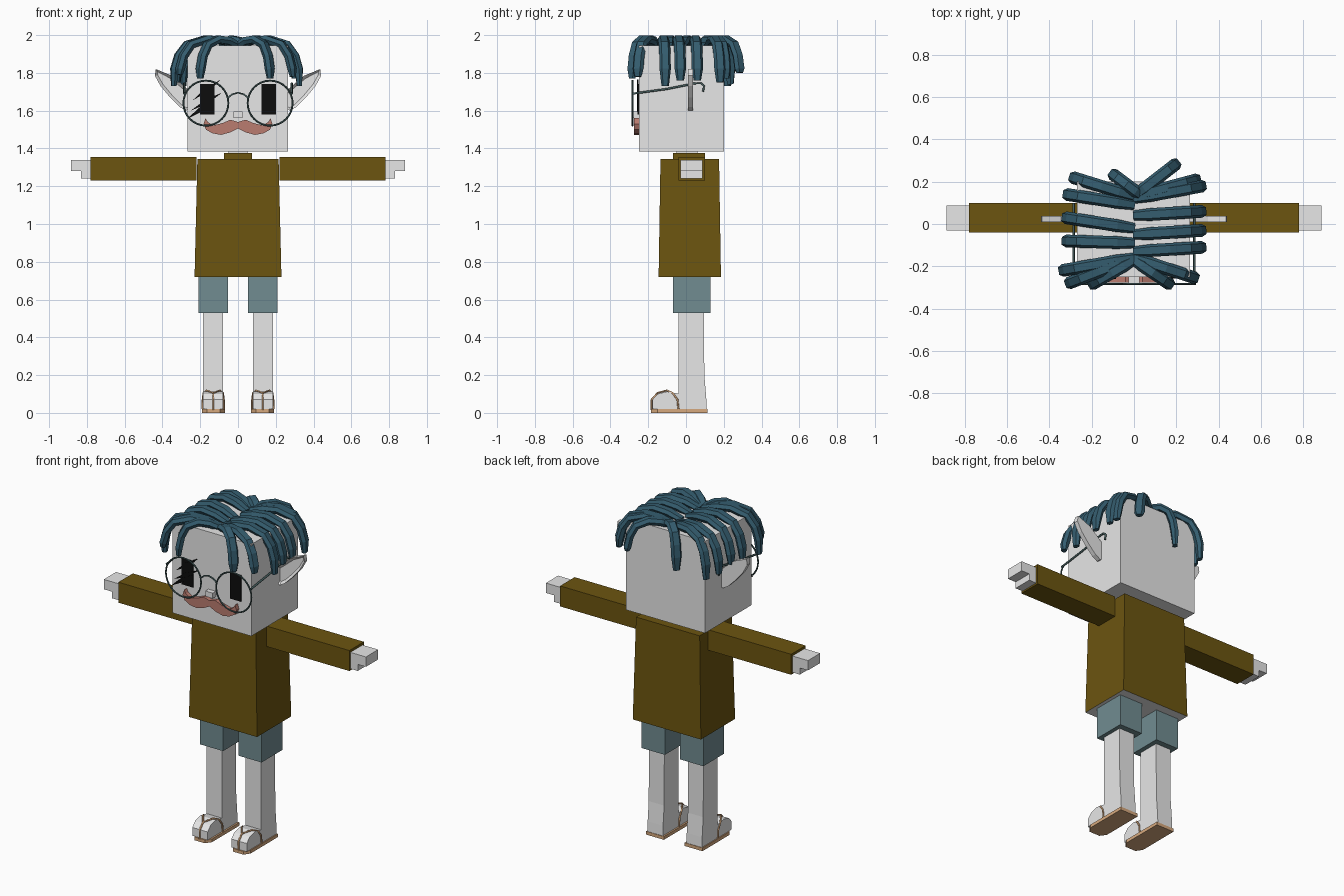
import bpy, bmesh, math
from mathutils import Vector

cube = bpy.data.objects.get("Cube")
if cube:
    bpy.data.objects.remove(cube, do_unlink=True)


def material(name, r, g, b):
    m = bpy.data.materials.new(name)
    m.use_nodes = True
    m.diffuse_color = (r, g, b, 1)
    m.node_tree.nodes["Principled BSDF"].inputs["Base Color"].default_value = (r, g, b, 1)
    return m


SKIN = material("pale_grey", 0.8, 0.8, 0.8)
BROWN = material("olive_brown", 0.15, 0.09, 0.005)
HAIR = material("dark_teal", 0.035, 0.11, 0.16)
SHORTS = material("grey_teal", 0.165, 0.265, 0.285)
RED = material("dusty_red", 0.49, 0.2, 0.16)
TAN = material("tan", 0.68, 0.4, 0.21)
FRAME = material("dark_metal", 0.06, 0.11, 0.11)
BLACK = material("black", 0.004, 0.004, 0.004)


def finish(name, bm, *mats):
    bmesh.ops.recalc_face_normals(bm, faces=bm.faces)
    mesh = bpy.data.meshes.new(name)
    bm.to_mesh(mesh)
    bm.free()
    for m in mats:
        mesh.materials.append(m)
    ob = bpy.data.objects.new(name, mesh)
    bpy.context.collection.objects.link(ob)
    return ob


def loft(name, rings, *mats):
    """Bridge equal-sized rings of points and cap both ends."""
    bm = bmesh.new()
    loops = [[bm.verts.new(p) for p in ring] for ring in rings]
    n = len(loops[0])
    for a, b in zip(loops, loops[1:]):
        for i in range(n):
            j = (i + 1) % n
            bm.faces.new((a[i], a[j], b[j], b[i]))
    bm.faces.new(loops[0])
    bm.faces.new(loops[-1])
    return finish(name, bm, *mats)


def rect(x0, x1, y0, y1, z):
    return [(x0, y0, z), (x1, y0, z), (x1, y1, z), (x0, y1, z)]


def box(name, x0, x1, y0, y1, z0, z1, mat):
    return loft(name, [rect(x0, x1, y0, y1, z0), rect(x0, x1, y0, y1, z1)], mat)


def plate(name, outline, y0, y1, mat):
    """Extrude an x-z outline along y."""
    return loft(name, [[(x, y, z) for x, z in outline] for y in (y0, y1)], mat)


def tube(name, points, radius, mat):
    cu = bpy.data.curves.new(name, 'CURVE')
    cu.dimensions = '3D'
    cu.bevel_depth = radius
    cu.bevel_resolution = 1
    cu.use_fill_caps = True
    sp = cu.splines.new('POLY')
    sp.points.add(len(points) - 1)
    for p, co in zip(sp.points, points):
        p.co = (*co, 1)
    cu.materials.append(mat)
    ob = bpy.data.objects.new(name, cu)
    bpy.context.collection.objects.link(ob)


# Head, neck, collar
box("head", -0.268, 0.265, -0.25, 0.2, 1.385, 1.945, SKIN)
box("neck", -0.05, 0.05, -0.05, 0.06, 1.33, 1.39, SKIN)
box("collar", -0.075, 0.075, -0.07, 0.1, 1.34, 1.375, BROWN)

# Jumper with a pale underside
torso = loft("torso", [rect(-0.23, 0.23, -0.145, 0.185, 0.72),
                       rect(-0.215, 0.215, -0.135, 0.175, 1.345)], BROWN, SKIN)
for f in torso.data.polygons:
    f.material_index = int(f.normal.z < -0.9)

# Limbs, ears, eyes and glasses on both sides
ear_shape = [(0.25, 1.70), (0.29, 1.735), (0.35, 1.785), (0.435, 1.82), (0.44, 1.785),
             (0.41, 1.73), (0.36, 1.67), (0.31, 1.62), (0.275, 1.6), (0.25, 1.61)]
for s, side in ((-1, "right"), (1, "left")):
    def sbox(part, x0, x1, *rest):
        return box(f"{side}_{part}", s * x0, s * x1, *rest)

    sbox("sleeve", 0.22, 0.78, -0.04, 0.10, 1.23, 1.355, BROWN)
    sbox("hand", 0.78, 0.885, -0.03, 0.088, 1.28, 1.34, SKIN)
    sbox("palm", 0.78, 0.83, -0.03, 0.088, 1.24, 1.281, SKIN)
    sbox("shorts_leg", 0.052, 0.208, -0.07, 0.13, 0.53, 0.73, SHORTS)

    leg = [(0.02, 0.11), (0.08, 0.107), (0.2, 0.097), (0.54, 0.095)]
    loft(f"{side}_leg", [rect(s * 0.08, s * 0.184, -0.04, back, z) for z, back in leg], SKIN)

    # Sandal with a sole, a foot block and straps
    sole = [(0.07, 0.113), (0.07, -0.15), (0.095, -0.185),
            (0.165, -0.185), (0.19, -0.15), (0.19, 0.113)]
    loft(f"{side}_sole", [[(s * x, y, z) for x, y in sole] for z in (0, 0.02)], TAN)
    foot = [(-0.178, 0.02), (-0.178, 0.07), (-0.15, 0.1), (-0.1, 0.113), (-0.03, 0.1), (-0.03, 0.02)]
    loft(f"{side}_foot", [[(s * x, y, z) for y, z in foot] for x in (0.08, 0.184)], SKIN)
    for k, label in ((-1, "inner"), (1, "outer")):
        arc = [(0.057, -0.04, 0.02), (0.056, -0.045, 0.07), (0.052, -0.07, 0.105),
               (0.035, -0.1, 0.119), (0, -0.15, 0.106), (0, -0.182, 0.07), (0, -0.183, 0.015)]
        tube(f"{side}_{label}_strap", [(s * (0.131 + k * dx), y, z) for dx, y, z in arc], 0.005, TAN)

    # Ear with a hollow front
    ear = plate(f"{side}_ear", [(s * x, z) for x, z in ear_shape], 0.01, 0.038, SKIN)
    bm = bmesh.new()
    bm.from_mesh(ear.data)
    bm.normal_update()
    front = [f for f in bm.faces if f.normal.y < -0.9]
    bmesh.ops.inset_region(bm, faces=front, thickness=0.016)
    for v in front[0].verts:
        v.co.y += 0.016
    bm.to_mesh(ear.data)
    bm.free()

    sbox("eye", 0.125, 0.2, -0.257, -0.249, 1.58, 1.74, BLACK)

    bpy.ops.mesh.primitive_torus_add(location=(s * 0.17, -0.283, 1.64), rotation=(math.pi / 2, 0, 0),
                                     major_radius=0.119, minor_radius=0.005,
                                     major_segments=32, minor_segments=6)
    rim = bpy.context.object
    rim.name = f"{side}_glasses_rim"
    rim.data.materials.append(FRAME)
    bpy.ops.object.shade_smooth_by_angle()
    temple = [(-0.283, 1.69), (-0.1, 1.715), (0.05, 1.745), (0.08, 1.745), (0.095, 1.73), (0.09, 1.7)]
    tube(f"{side}_glasses_temple", [(s * 0.285, y, z) for y, z in temple], 0.006, FRAME)

tube("glasses_bridge", [(x, -0.283, 1.695 - 9 * x * x) for x in (-0.055, -0.03, 0, 0.03, 0.055)],
     0.005, FRAME)

# Slashes across one eye
for i, (x0, z0, x1, z1) in enumerate([(-0.27, 1.555, -0.13, 1.655), (-0.25, 1.6, -0.085, 1.695),
                                      (-0.24, 1.655, -0.09, 1.765)]):
    a, b = Vector((x0, z0)), Vector((x1, z1))
    mid, across = (a + b) / 2, (b - a).orthogonal().normalized() * 0.012
    plate(f"eye_slash_{i + 1}", [a, mid - across, b, mid + across], -0.26, -0.252, BLACK)

# Nose and moustache
box("nose", -0.025, 0.025, -0.28, -0.249, 1.562, 1.595, SKIN)
half = [(0, 1.54), (0.04, 1.552), (0.08, 1.535), (0.13, 1.522), (0.16, 1.54), (0.172, 1.56),
        (0.182, 1.53), (0.17, 1.5), (0.135, 1.48), (0.09, 1.472), (0.04, 1.485), (0, 1.505)]
plate("moustache", half + [(-x, z) for x, z in half[-2:0:-1]], -0.275, -0.249, RED)


# Hair strands that sweep out from the parting and hang over the edge
def strand(name, x0, y0, x1, y1, tip, width=0.03, thick=0.02):
    start, end = Vector((x0, y0, 0)), Vector((x1, y1, 0))
    arch = [(0, 1.945), (0.25, 1.97), (0.52, 1.978), (0.8, 1.95), (0.93, 1.89),
            (0.99, 1.82), (1, tip)]
    pts = [start.lerp(end, f) + Vector((0, 0, z)) for f, z in arch]
    wide = (end - start).cross(Vector((0, 0, 1))).normalized()
    rings = []
    for i, p in enumerate(pts):
        tangent = (pts[min(i + 1, len(pts) - 1)] - pts[max(i - 1, 0)]).normalized()
        up = wide.cross(tangent)
        k = 0.65 if i == len(pts) - 1 else 0.8 if i == 0 else 1
        rings.append([p + k * (wide * u * width + up * v * thick)
                      for u, v in ((1, 0), (0.6, 1), (-0.6, 1), (-1, 0), (-0.6, -1), (0.6, -1))])
    loft(name, rings, HAIR)


strands = [
    # model's right
    (0, 0.09, -0.32, 0.14, 1.74), (0, -0.02, -0.325, 0.03, 1.76), (0, -0.09, -0.325, -0.08, 1.75),
    (0, -0.16, -0.34, -0.22, 1.73), (0, -0.16, -0.31, -0.28, 1.79), (0, -0.17, -0.2, -0.285, 1.77),
    (0, 0.13, -0.29, 0.22, 1.73), (0.04, 0.13, -0.1, 0.235, 1.74),
    # model's left
    (0, 0.12, 0.325, 0.18, 1.75), (0, 0.04, 0.325, 0.06, 1.76), (0, -0.05, 0.325, -0.03, 1.76),
    (0, -0.13, 0.325, -0.11, 1.73), (0, -0.16, 0.29, -0.255, 1.78), (0, -0.17, 0.17, -0.285, 1.77),
    (0, 0.13, 0.3, 0.21, 1.77), (0, 0.13, 0.2, 0.285, 1.8),
]
for i, data in enumerate(strands):
    strand(f"hair_strand_{i + 1}", *data)
